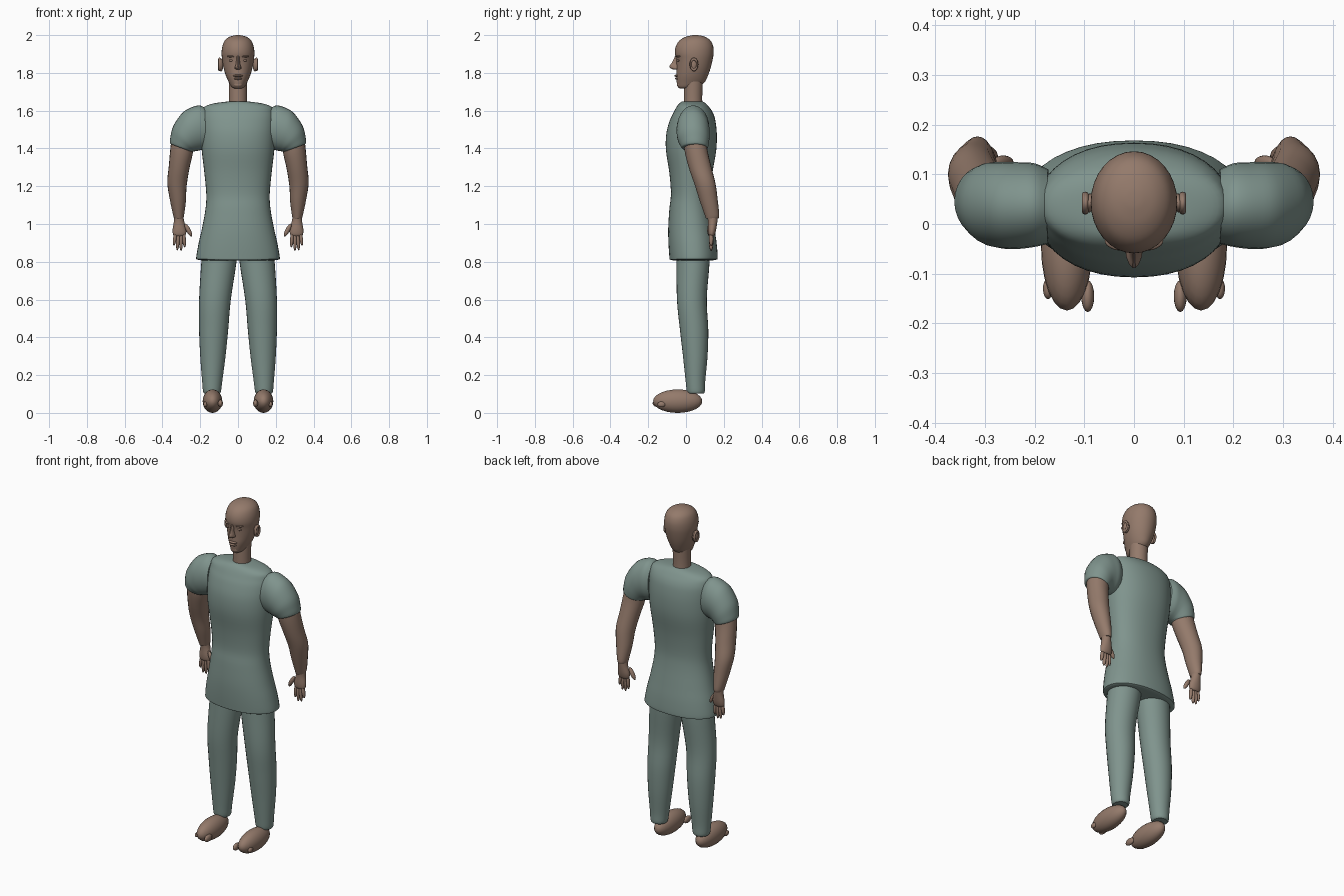
import bpy, bmesh, math
from mathutils import Vector, Matrix


def material(name, rgb):
    m = bpy.data.materials.new(name)
    m.diffuse_color = (*rgb, 1)
    return m


SKIN = material("skin", (0.296, 0.195, 0.147))
CLOTH = material("grey_green_cloth", (0.214, 0.296, 0.268))


def finish(name, bm, mat, angle=40):
    bmesh.ops.recalc_face_normals(bm, faces=bm.faces)
    me = bpy.data.meshes.new(name)
    bm.to_mesh(me)
    bm.free()
    me.materials.append(mat)
    ob = bpy.data.objects.new(name, me)
    bpy.context.collection.objects.link(ob)
    bpy.ops.object.select_all(action='DESELECT')
    ob.select_set(True)
    bpy.context.view_layer.objects.active = ob
    bpy.ops.object.shade_smooth_by_angle(angle=math.radians(angle))
    return ob


def spline(rings, steps):
    """Catmull-Rom interpolation between rings."""
    out = []
    n = len(rings)
    for i in range(n - 1):
        p = [rings[max(i - 1, 0)], rings[i], rings[i + 1], rings[min(i + 2, n - 1)]]
        for s in range(steps):
            t = s / steps
            out.append([0.5 * (2 * b + (c - a) * t + (2 * a - 5 * b + 4 * c - d) * t * t
                               + (3 * b - a - 3 * c + d) * t ** 3) for a, b, c, d in zip(*p)])
    return out + [list(rings[-1])]


def loft(name, rings, mat, side=1, seg=28, steps=4, power=1.0):
    """Each ring: inner x,z, outer x,z, front y, back y."""
    bm = bmesh.new()
    loops = []
    for x0, z0, x1, z1, y0, y1 in spline(rings, steps):
        loop = []
        for k in range(seg):
            t = 2 * math.pi * k / seg
            c, s = math.cos(t), math.sin(t)
            c = math.copysign(abs(c) ** power, c)
            s = math.copysign(abs(s) ** power, s)
            loop.append(bm.verts.new((side * ((x0 + x1) / 2 + c * (x1 - x0) / 2),
                                      (y0 + y1) / 2 + s * (y1 - y0) / 2,
                                      (z0 + z1) / 2 + c * (z1 - z0) / 2)))
        loops.append(loop)
    for a, b in zip(loops, loops[1:]):
        for k in range(seg):
            bm.faces.new((a[k], a[(k + 1) % seg], b[(k + 1) % seg], b[k]))
    bm.faces.new(loops[0])
    bm.faces.new(loops[-1])
    return finish(name, bm, mat)


def upright(rows):
    """Symmetric horizontal rings from half width, z, front y, back y."""
    return [(-w, z, w, z, a, b) for w, z, a, b in rows]


def blob(name, loc, radii, mat=SKIN, rot=(0, 0, 0), seg=16):
    bm = bmesh.new()
    bmesh.ops.create_uvsphere(bm, u_segments=seg, v_segments=seg // 2 + 2, radius=1)
    m = Matrix.Translation(loc)
    for axis, r in zip("XYZ", rot):
        m = m @ Matrix.Rotation(math.radians(r), 4, axis)
    bmesh.ops.transform(bm, matrix=m @ Matrix.Diagonal((*radii, 1)), verts=bm.verts)
    return finish(name, bm, mat, 60)


# Tunic body with a flared, rounded hem
loft("tunic", upright([
    (0.195, 0.808, -0.070, 0.145), (0.216, 0.812, -0.085, 0.163), (0.221, 0.825, -0.088, 0.168),
    (0.208, 0.90, -0.093, 0.162), (0.190, 0.98, -0.094, 0.150), (0.172, 1.08, -0.088, 0.135),
    (0.168, 1.16, -0.080, 0.130), (0.178, 1.27, -0.088, 0.140), (0.192, 1.39, -0.106, 0.160),
    (0.196, 1.48, -0.104, 0.163), (0.195, 1.55, -0.085, 0.155), (0.190, 1.59, -0.066, 0.142),
    (0.178, 1.62, -0.050, 0.122), (0.130, 1.638, -0.036, 0.105), (0.060, 1.648, -0.022, 0.088),
]), CLOTH, seg=40, power=0.92)

# Neck and head
loft("neck", upright([(0.050, 1.60, -0.012, 0.088), (0.048, 1.68, -0.011, 0.086),
                      (0.050, 1.80, -0.008, 0.092)]), SKIN)
loft("head", upright([
    (0.018, 1.717, -0.032, 0.020), (0.034, 1.726, -0.043, 0.060), (0.048, 1.750, -0.049, 0.098),
    (0.064, 1.785, -0.051, 0.116), (0.076, 1.825, -0.050, 0.130), (0.084, 1.870, -0.052, 0.141),
    (0.087, 1.905, -0.059, 0.146), (0.083, 1.940, -0.054, 0.144), (0.071, 1.970, -0.036, 0.131),
    (0.049, 1.989, -0.006, 0.105), (0.022, 1.998, 0.027, 0.075), (0.003, 2.0, 0.046, 0.054),
]), SKIN, seg=32)

# Nose, lips and chin
loft("nose", upright([(0.003, 1.817, -0.062, -0.03), (0.017, 1.822, -0.078, -0.02),
                      (0.015, 1.835, -0.089, -0.02), (0.010, 1.855, -0.075, -0.02),
                      (0.010, 1.89, -0.058, -0.02)]), SKIN, seg=14)
blob("upper_lip", (0, -0.047, 1.785), (0.026, 0.014, 0.007))
blob("lower_lip", (0, -0.045, 1.770), (0.022, 0.014, 0.007))
blob("chin", (0, -0.033, 1.738), (0.024, 0.015, 0.016))

# Trouser legs, arms, sleeves: inner edge, outer edge, front and back
LEG = [(0.004, 0.90, 0.185, 0.90, -0.050, 0.125), (0.008, 0.80, 0.194, 0.80, -0.050, 0.125),
       (0.038, 0.60, 0.206, 0.60, -0.048, 0.110), (0.052, 0.44, 0.206, 0.44, -0.032, 0.118),
       (0.066, 0.30, 0.200, 0.30, -0.016, 0.114), (0.083, 0.17, 0.190, 0.17, -0.002, 0.102),
       (0.090, 0.115, 0.185, 0.115, 0.004, 0.100), (0.098, 0.102, 0.178, 0.102, 0.012, 0.092)]
ARM = [(0.225, 1.46, 0.345, 1.50, -0.015, 0.105), (0.240, 1.37, 0.357, 1.41, -0.008, 0.114),
       (0.258, 1.29, 0.366, 1.31, 0.014, 0.135), (0.272, 1.20, 0.374, 1.22, 0.045, 0.157),
       (0.276, 1.12, 0.361, 1.13, 0.072, 0.168), (0.285, 1.05, 0.344, 1.05, 0.098, 0.176),
       (0.289, 1.03, 0.338, 1.03, 0.105, 0.172)]
SLEEVE = [(0.170, 1.40, 0.175, 1.615, -0.040, 0.110), (0.195, 1.392, 0.205, 1.628, -0.046, 0.122),
          (0.212, 1.388, 0.250, 1.616, -0.050, 0.124), (0.222, 1.386, 0.295, 1.588, -0.050, 0.125),
          (0.228, 1.385, 0.342, 1.520, -0.044, 0.124), (0.232, 1.385, 0.358, 1.460, -0.032, 0.120),
          (0.237, 1.383, 0.361, 1.430, -0.024, 0.116), (0.245, 1.382, 0.354, 1.422, -0.017, 0.109)]
PALM = [(0.290, 1.045, 0.338, 1.045, 0.112, 0.170), (0.284, 1.01, 0.340, 1.01, 0.116, 0.166),
        (0.274, 0.97, 0.346, 0.97, 0.116, 0.160), (0.276, 0.945, 0.344, 0.945, 0.119, 0.153),
        (0.286, 0.935, 0.334, 0.935, 0.126, 0.146)]

for side, label in ((-1, "right"), (1, "left")):
    loft(label + "_trouser_leg", LEG, CLOTH, side)
    loft(label + "_sleeve", SLEEVE, CLOTH, side)
    loft(label + "_arm", ARM, SKIN, side, seg=20)
    loft(label + "_palm", PALM, SKIN, side, seg=18)
    # Fingers and thumb
    for i, tip in enumerate((0.875, 0.857, 0.860, 0.885)):
        blob(f"{label}_finger_{i + 1}", (side * (0.285 + 0.0165 * i), 0.133, (tip + 0.96) / 2),
             (0.0095, 0.012, (0.96 - tip) / 2), rot=(0, side * (4 - 4 * i), 0), seg=12)
    blob(label + "_thumb", (side * 0.263, 0.125, 0.968), (0.012, 0.013, 0.038),
         rot=(0, side * 28, 0), seg=12)
    # Foot with two protruding toes
    blob(label + "_foot", (side * 0.135, -0.044, 0.062), (0.052, 0.130, 0.062), seg=24)
    blob(label + "_big_toe", (side * 0.093, -0.145, 0.050), (0.013, 0.032, 0.020))
    blob(label + "_little_toe", (side * 0.173, -0.130, 0.045), (0.010, 0.021, 0.015))
    # Ear with raised rim, eye and brow
    blob(label + "_ear", (side * 0.090, 0.042, 1.842), (0.012, 0.020, 0.034), rot=(0, 0, side * 12))
    bpy.ops.mesh.primitive_torus_add(major_segments=24, minor_segments=8, major_radius=1,
                                     minor_radius=0.28, location=(side * 0.098, 0.042, 1.845),
                                     rotation=(0, math.pi / 2, 0))
    rim = bpy.context.object
    rim.name = label + "_ear_rim"
    rim.scale = (0.028, 0.018, 0.024)
    rim.data.materials.append(SKIN)
    bpy.ops.object.shade_smooth()
    blob(label + "_eye", (side * 0.034, -0.037, 1.866), (0.014, 0.010, 0.007))
    blob(label + "_brow", (side * 0.036, -0.040, 1.888), (0.024, 0.012, 0.006),
         rot=(0, 0, side * 18))
